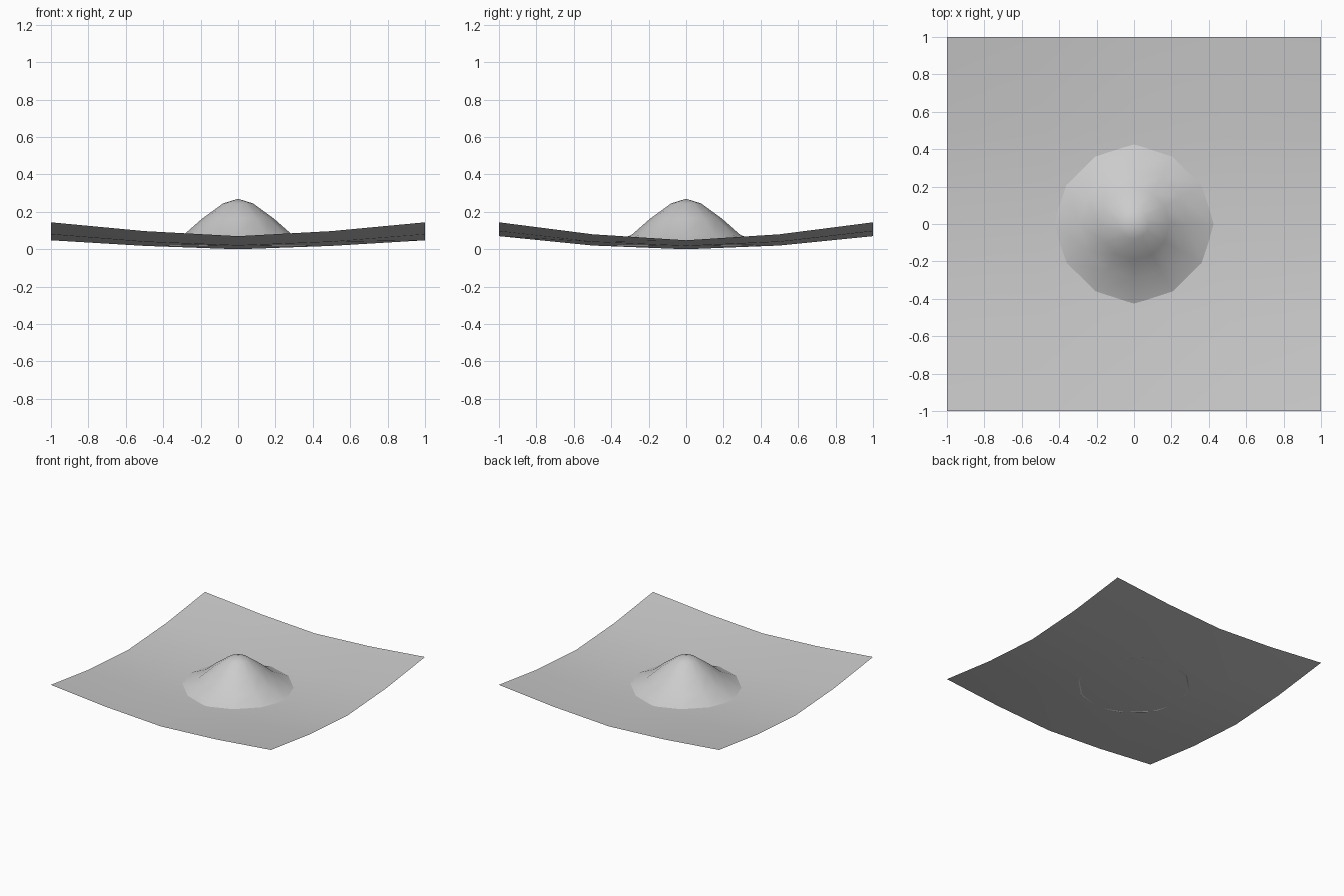
import bpy, bmesh, math

if "Cube" in bpy.data.objects:
    bpy.data.objects.remove(bpy.data.objects["Cube"])


def finish(name, bm):
    bmesh.ops.recalc_face_normals(bm, faces=bm.faces)
    # open surfaces face upwards
    if sum(f.normal.z for f in bm.faces) < 0:
        bmesh.ops.reverse_faces(bm, faces=bm.faces)
    for f in bm.faces:
        f.smooth = True
    mesh = bpy.data.meshes.new(name)
    bm.to_mesh(mesh)
    bm.free()
    ob = bpy.data.objects.new(name, mesh)
    bpy.context.collection.objects.link(ob)
    return ob


# Shallow square sheet: 4 x 4 faces, heights of one quarter [x step][y step]
heights = [[0.0, 0.02, 0.070],
           [0.018, 0.04, 0.097],
           [0.048, 0.08, 0.144]]
bm = bmesh.new()
bmesh.ops.create_grid(bm, x_segments=4, y_segments=4, size=1)
for v in bm.verts:
    v.co.z = heights[round(abs(v.co.x) * 2)][round(abs(v.co.y) * 2)]
finish("curved_sheet", bm)

# Central mound: twelve-sided turned profile
profile = [(0.425, 0.018), (0.29, 0.078), (0.19, 0.165), (0.08, 0.245), (0, 0.27)]
bm = bmesh.new()
verts = [bm.verts.new((r, 0, z)) for r, z in profile]
edges = [bm.edges.new(p) for p in zip(verts, verts[1:])]
bmesh.ops.spin(bm, geom=verts + edges, cent=(0, 0, 0), axis=(0, 0, 1),
               angle=math.tau, steps=12)
bmesh.ops.remove_doubles(bm, verts=bm.verts, dist=0.0005)
finish("central_mound", bm)
